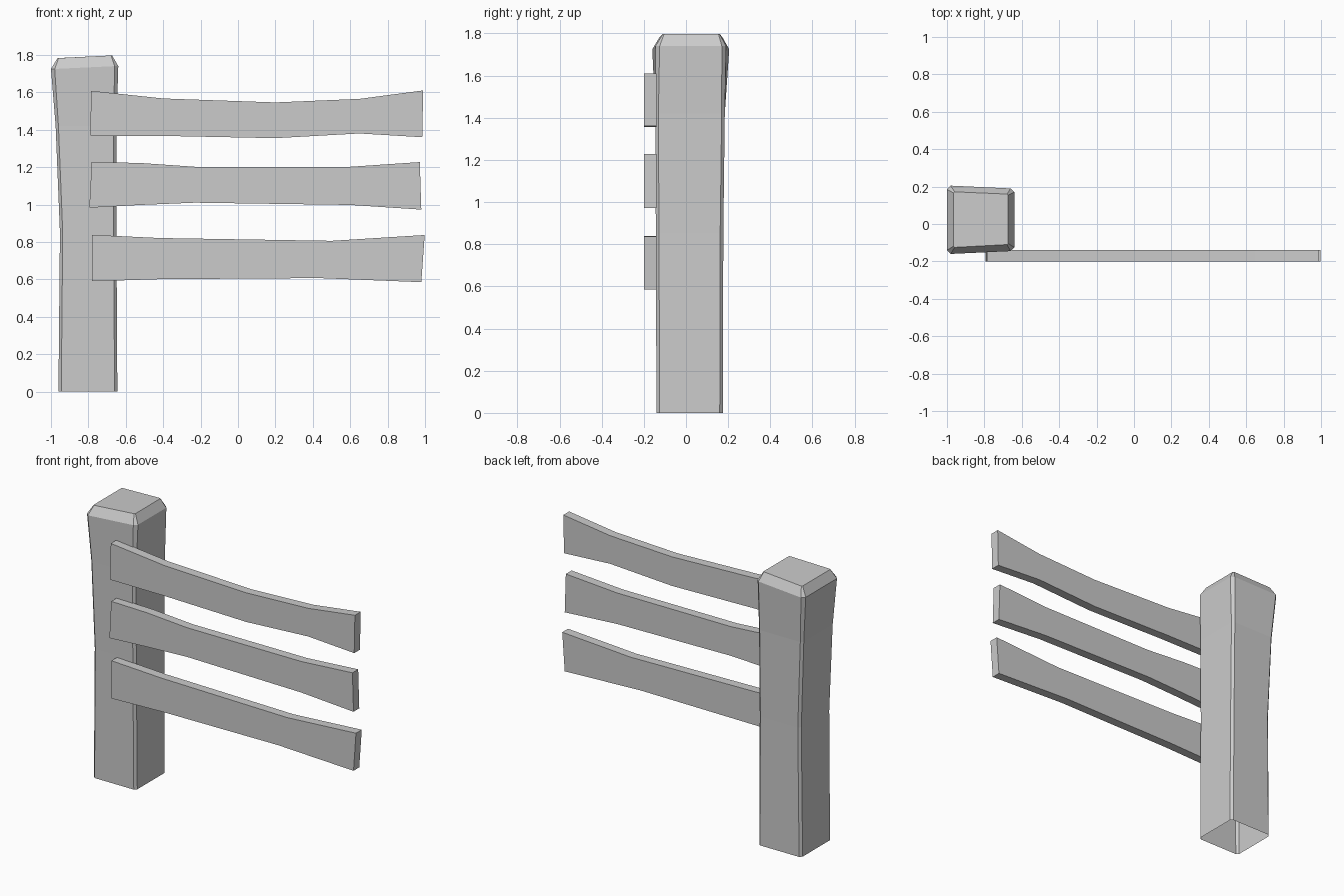
import bpy, bmesh

if "Cube" in bpy.data.objects:
    bpy.data.objects.remove(bpy.data.objects["Cube"])


def finish(name, bm):
    bmesh.ops.recalc_face_normals(bm, faces=bm.faces[:])
    mesh = bpy.data.meshes.new(name)
    bm.to_mesh(mesh)
    bm.free()
    obj = bpy.data.objects.new(name, mesh)
    bpy.context.collection.objects.link(obj)
    return obj


def chamfered_ring(bm, corners, c):
    """Four (x, y, z) corners, anticlockwise from front left, cut by c."""
    fl, fr, br, bl = corners
    pts = []
    for (x, y, z), sx, sy in ((fl, 1, 1), (fr, -1, 1), (br, -1, -1), (bl, 1, -1)):
        a, b = (x, y + sy * c, z), (x + sx * c, y, z)
        pts += [a, b] if sx == sy else [b, a]
    return [bm.verts.new(p) for p in pts]


# Post: square section with cut corners, flared head, open at the base
def level(x0, x1, y0, y1, z):
    return [(x0, y0, z), (x1, y0, z), (x1, y1, z), (x0, y1, z)]


levels = [
    (level(-0.96, -0.645, -0.14, 0.175, 0.0), 0.015),
    (level(-0.952, -0.65, -0.143, 0.177, 0.85), 0.015),
    (level(-0.975, -0.65, -0.146, 0.184, 1.42), 0.015),
    ([(-1.0, -0.16, 1.725), (-0.64, -0.145, 1.74),
      (-0.64, 0.19, 1.74), (-1.0, 0.205, 1.725)], 0.02),
    ([(-0.965, -0.125, 1.783), (-0.673, -0.11, 1.797),
      (-0.673, 0.16, 1.797), (-0.965, 0.172, 1.783)], 0.006),
]
bm = bmesh.new()
rings = [chamfered_ring(bm, pts, c) for pts, c in levels]
for low, high in zip(rings, rings[1:]):
    for i in range(8):
        j = (i + 1) % 8
        bm.faces.new((low[i], low[j], high[j], high[i]))
bm.faces.new(rings[-1])
finish("post", bm)


# Rails: uneven outlines given as upper and lower edges, left to right
def rail(name, upper, lower, y0=-0.20, y1=-0.14):
    bm = bmesh.new()
    cols = []
    for (ux, uz), (lx, lz) in zip(upper, lower):
        cols.append([bm.verts.new(p) for p in
                     ((lx, y0, lz), (ux, y0, uz), (ux, y1, uz), (lx, y1, lz))])
    for a, b in zip(cols, cols[1:]):
        for i in range(4):
            j = (i + 1) % 4
            bm.faces.new((a[i], a[j], b[j], b[i]))
    bm.faces.new(cols[0])
    bm.faces.new(cols[-1])
    finish(name, bm)


rail("top_rail",
     [(-0.785, 1.608), (-0.4, 1.567), (0.2, 1.546), (0.65, 1.565), (0.99, 1.61)],
     [(-0.79, 1.368), (-0.4, 1.367), (0.2, 1.355), (0.65, 1.38), (0.985, 1.36)])
rail("middle_rail",
     [(-0.782, 1.228), (-0.52, 1.222), (-0.23, 1.202), (0.6, 1.202), (0.972, 1.227)],
     [(-0.795, 0.983), (-0.52, 0.998), (-0.23, 1.01), (0.6, 0.998), (0.98, 0.973)])
rail("bottom_rail",
     [(-0.78, 0.838), (-0.42, 0.821), (0.5, 0.806), (0.998, 0.837)],
     [(-0.78, 0.59), (-0.42, 0.601), (0.43, 0.607), (0.98, 0.585)])
